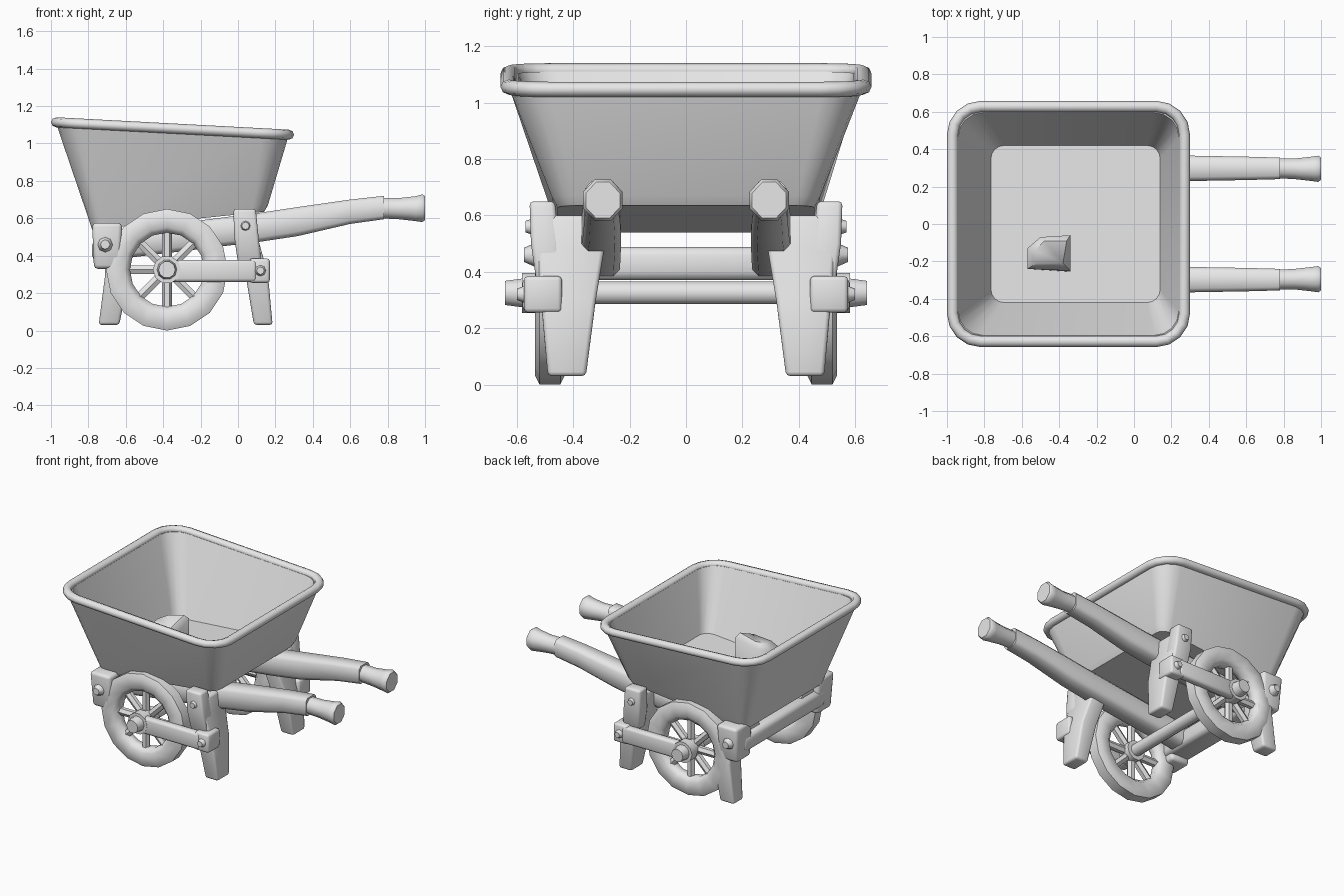
import bpy, bmesh, math
from mathutils import Vector

if "Cube" in bpy.data.objects:
    bpy.data.objects.remove(bpy.data.objects["Cube"])

mat = bpy.data.materials.new("plain grey")
mat.diffuse_color = (0.8, 0.8, 0.8, 1)
mat.use_nodes = True
mat.node_tree.nodes["Principled BSDF"].inputs["Base Color"].default_value = mat.diffuse_color


def finish(name, bm, bevel=0.0):
    bmesh.ops.recalc_face_normals(bm, faces=bm.faces)
    if bevel:
        edges = [e for e in bm.edges if e.calc_face_angle(0) > 0.6]
        bmesh.ops.bevel(bm, geom=edges, offset=bevel, segments=2, profile=0.5, affect='EDGES')
    me = bpy.data.meshes.new(name)
    bm.to_mesh(me)
    bm.free()
    me.materials.append(mat)
    ob = bpy.data.objects.new(name, me)
    bpy.context.collection.objects.link(ob)
    return ob


def loft(name, rings, bevel=0.0, closed=False):
    """Skin a list of equal-length point rings, capping or closing the ends."""
    bm = bmesh.new()
    vs = [[bm.verts.new(p) for p in r] for r in rings]
    n = len(vs[0])
    pairs = list(zip(vs, vs[1:])) + ([(vs[-1], vs[0])] if closed else [])
    for a, b in pairs:
        for i in range(n):
            j = (i + 1) % n
            bm.faces.new((a[i], a[j], b[j], b[i]))
    if not closed:
        bm.faces.new(vs[0])
        bm.faces.new(vs[-1])
    return finish(name, bm, bevel)


def block(name, levels, s=1, bevel=0.015):
    """Stack of horizontal rectangles (x0, x1, y0, y1, z), mirrored by s."""
    return loft(name, [[(x0, s * y0, z), (x1, s * y0, z), (x1, s * y1, z), (x0, s * y1, z)]
                       for x0, x1, y0, y1, z in levels], bevel)


def rod(name, a, b, r1, r2=None, sides=10):
    a, b = Vector(a), Vector(b)
    q = (b - a).to_track_quat('Z', 'Y')
    ring = lambda c, r: [c + q @ Vector((r * math.cos(t), r * math.sin(t), 0))
                         for t in (2 * math.pi * i / sides for i in range(sides))]
    return loft(name, [ring(a, r1), ring(b, r1 if r2 is None else r2)])


def rounded(x0, x1, hy, rad, zl, zr, seg=4):
    """Rounded rectangle whose height runs from zl at x0 to zr at x1."""
    pts = []
    for cx, cy, start in ((x1 - rad, hy - rad, 0), (x0 + rad, hy - rad, 90),
                          (x0 + rad, rad - hy, 180), (x1 - rad, rad - hy, 270)):
        for k in range(seg + 1):
            t = math.radians(start + 90 * k / seg)
            x, y = cx + rad * math.cos(t), cy + rad * math.sin(t)
            pts.append((x, y, zl + (zr - zl) * (x - x0) / (x1 - x0)))
    return pts


# tub: outer wall up, inner wall down
loft("tub", [rounded(-0.78, 0.14, 0.455, 0.07, 0.54, 0.635),
             rounded(-0.80, 0.16, 0.475, 0.08, 0.60, 0.67),
             rounded(-0.97, 0.27, 0.625, 0.14, 1.10, 1.04),
             rounded(-0.94, 0.24, 0.595, 0.13, 1.11, 1.05),
             rounded(-0.765, 0.14, 0.42, 0.07, 0.59, 0.66)])

# rolled rim
rim = []
for k in range(8):
    t = 2 * math.pi * k / 8
    d, h = 0.03 * math.cos(t), 0.027 * math.sin(t)
    rim.append(rounded(-0.97 - d, 0.27 + d, 0.628 + d, 0.15 + d, 1.113 + h, 1.047 + h))
loft("rim", rim, closed=True)

# lump standing in the tub, highest at one corner
loft("lump", [[(-0.57, -0.24, 0.59), (-0.34, -0.255, 0.61), (-0.34, -0.06, 0.61), (-0.50, -0.07, 0.59), (-0.57, -0.13, 0.59)],
              [(-0.57, -0.24, 0.80), (-0.34, -0.25, 0.80), (-0.34, -0.06, 0.88), (-0.50, -0.07, 0.84), (-0.57, -0.13, 0.82)],
              [(-0.52, -0.21, 0.85), (-0.38, -0.21, 0.86), (-0.36, -0.09, 0.91), (-0.48, -0.09, 0.88), (-0.53, -0.14, 0.86)]])

# axle and front cross beam
WX, WZ, WY = -0.38, 0.325, 0.483
rod("axle", (WX, -0.55, WZ), (WX, 0.55, WZ), 0.042)
block("cross_beam", [(-0.78, -0.61, -0.46, 0.46, 0.37), (-0.78, -0.61, -0.46, 0.46, 0.488)], bevel=0.03)


def beam_ring(x, zb, zt, y0, y1, s, cut=0.3):
    """Chamfered rectangular section across the handle."""
    zc, yc, hz, hy = (zb + zt) / 2, (y0 + y1) / 2, (zt - zb) / 2, (y1 - y0) / 2
    k = 1 - 2 * cut
    return [(x, s * (yc + hy * a), zc + hz * b) for a, b in
            ((1, -k), (1, k), (k, 1), (-k, 1), (-1, k), (-1, -k), (-k, -1), (k, -1))]


def tyre_ring(t, s):
    """Chamfered section of the tyre at angle t."""
    c = 0.03
    half, r0, r1 = 0.052, 0.198, 0.325
    sec = ((half, r0 + c), (half, r1 - c), (half - c / 2, r1), (c / 2 - half, r1),
           (-half, r1 - c), (-half, r0 + c), (c - half, r0), (half - c, r0))
    return [(WX + r * math.cos(t), s * (WY + y), WZ + r * math.sin(t)) for y, r in sec]


for s in (1, -1):
    # handle beam running under the tub, then the flared grip
    loft("handle_beam", [beam_ring(x, zb, zt, y0, y1, s, 0.16) for x, zb, zt, y0, y1 in
                         ((-0.74, 0.37, 0.52, 0.235, 0.38), (0.12, 0.475, 0.63, 0.23, 0.37),
                          (0.32, 0.505, 0.66, 0.23, 0.365), (0.60, 0.57, 0.70, 0.235, 0.36),
                          (0.78, 0.595, 0.72, 0.24, 0.355))])
    loft("grip", [beam_ring(x, zb, zt, y0, y1, s) for x, zb, zt, y0, y1 in
                  ((0.76, 0.60, 0.71, 0.245, 0.35), (0.86, 0.595, 0.708, 0.24, 0.35),
                   (0.95, 0.585, 0.718, 0.23, 0.36), (0.985, 0.58, 0.728, 0.225, 0.365),
                   (1.0, 0.59, 0.718, 0.235, 0.355))])

    # wheel: tyre, spokes, hub
    loft("tyre", [tyre_ring(2 * math.pi * i / 16, s) for i in range(16)], closed=True)
    for i in range(8):
        t = math.pi * i / 4
        rod("spoke", (WX, s * WY, WZ),
            (WX + 0.23 * math.cos(t), s * WY, WZ + 0.23 * math.sin(t)), 0.027, sides=6)
    rod("hub", (WX, s * 0.43, WZ), (WX, s * 0.54, WZ), 0.07)
    rod("hub_cap", (WX, s * 0.57, WZ), (WX, s * 0.642, WZ), 0.055, 0.045)

    # arm from the hub to the rear leg
    block("wheel_arm", [(-0.37, 0.10, 0.52, 0.58, 0.26), (-0.37, 0.10, 0.52, 0.58, 0.378)], s, 0.018)
    rod("arm_eye", (WX, s * 0.52, WZ), (WX, s * 0.582, WZ), 0.075)
    block("arm_end", [(0.06, 0.17, 0.44, 0.575, 0.255), (0.06, 0.17, 0.44, 0.575, 0.385)], s)
    rod("arm_bolt", (0.12, s * 0.56, 0.32), (0.12, s * 0.60, 0.32), 0.035, 0.02, 8)

    # rear leg and the post above it
    block("rear_leg", [(0.085, 0.185, 0.355, 0.49, 0.03), (0.04, 0.16, 0.32, 0.515, 0.30),
                       (-0.01, 0.11, 0.29, 0.53, 0.48), (-0.01, 0.10, 0.29, 0.50, 0.60)], s)
    block("rear_post", [(0.0, 0.125, 0.45, 0.53, 0.36), (-0.02, 0.11, 0.45, 0.55, 0.50),
                        (-0.025, 0.095, 0.465, 0.555, 0.65)], s)
    rod("post_bolt", (0.04, s * 0.54, 0.56), (0.04, s * 0.57, 0.56), 0.03, 0.02, 8)

    # bracket at the front end of the beam
    block("front_bracket", [(-0.77, -0.63, 0.37, 0.53, 0.33),
                            (-0.78, -0.62, 0.37, 0.55, 0.575)], s, 0.02)
    rod("bracket_bolt", (-0.71, s * 0.53, 0.46), (-0.71, s * 0.575, 0.46), 0.045, 0.025, 8)

# single front leg
block("front_leg", [(-0.745, -0.635, 0.42, 0.53, 0.03), (-0.71, -0.58, 0.39, 0.53, 0.30),
                    (-0.72, -0.60, 0.37, 0.52, 0.45)])

# smooth shading with crisp edges
bpy.ops.object.select_all(action='SELECT')
bpy.context.view_layer.objects.active = bpy.context.selected_objects[0]
bpy.ops.object.shade_smooth_by_angle(angle=math.radians(50))
